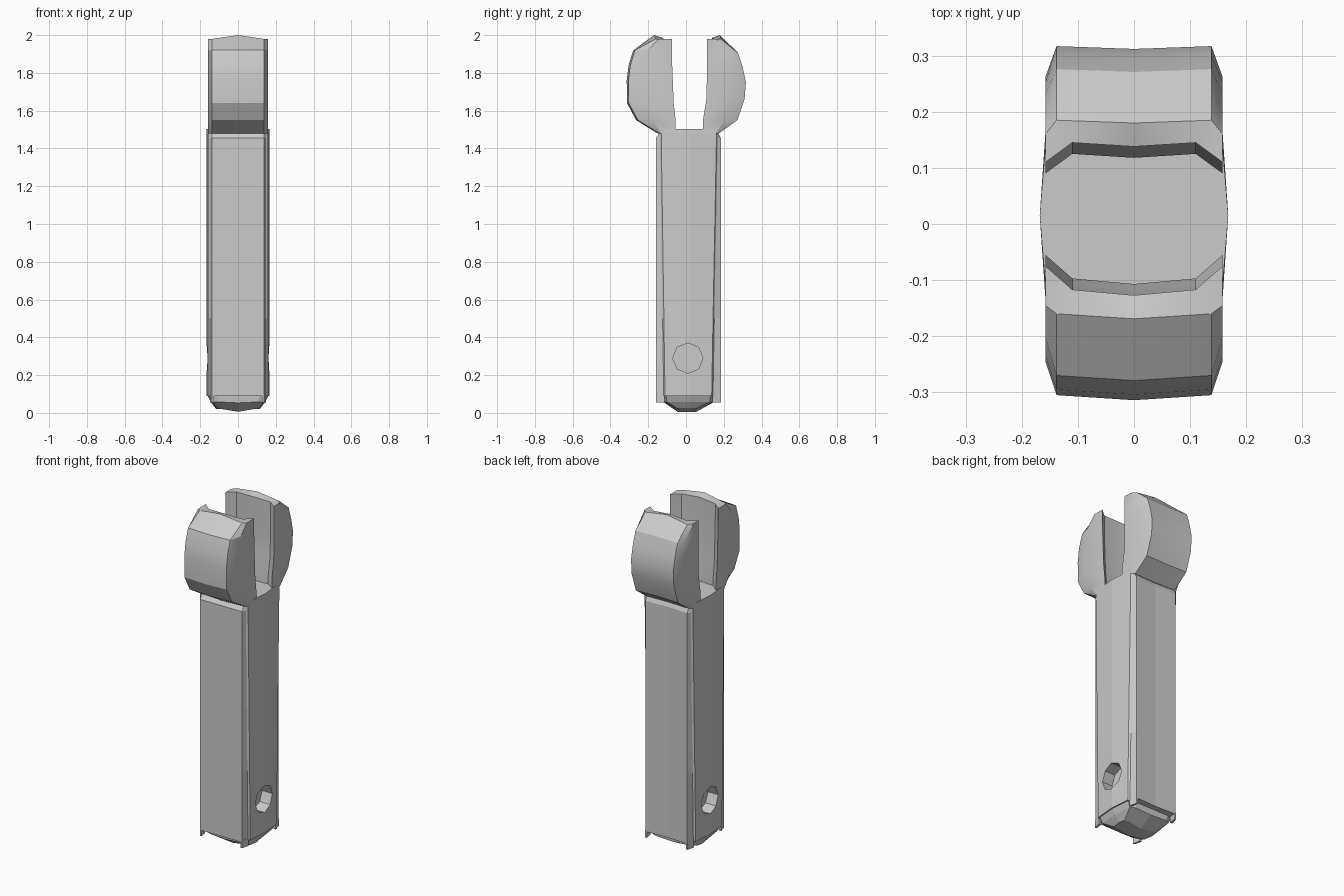
import bpy, bmesh, math

if "Cube" in bpy.data.objects:
    bpy.data.objects.remove(bpy.data.objects["Cube"])


def mirror_ring(half):
    """Complete a half outline (x >= 0, starting and ending on x = 0)."""
    return half + [(-x, y, z) for x, y, z in reversed(half[1:-1])]


def loft(name, halves, smooth=True):
    """Skin a stack of mirrored outlines and cap both ends."""
    bm = bmesh.new()
    rings = [[bm.verts.new(p) for p in mirror_ring(h)] for h in halves]
    n = len(rings[0])
    for a, b in zip(rings, rings[1:]):
        for i in range(n):
            j = (i + 1) % n
            bm.faces.new((a[i], a[j], b[j], b[i]))
    caps = [bm.faces.new(rings[0]), bm.faces.new(rings[-1])]
    bmesh.ops.triangulate(bm, faces=caps)
    bmesh.ops.recalc_face_normals(bm, faces=bm.faces)
    me = bpy.data.meshes.new(name)
    bm.to_mesh(me)
    bm.free()
    ob = bpy.data.objects.new(name, me)
    bpy.context.collection.objects.link(ob)
    if smooth:
        bpy.ops.object.select_all(action='DESELECT')
        ob.select_set(True)
        bpy.context.view_layer.objects.active = ob
        bpy.ops.object.shade_smooth_by_angle(angle=math.radians(25))
    return ob


# Handle: ridged sides between raised front and back plates
def handle_section(z, yf, yb, front=-.16, back=.184):
    return [(0, front, z), (.137, front, z), (.148, yf - .003, z), (.158, yf + .004, z),
            (.168, .015, z), (.158, yb - .004, z), (.148, yb + .003, z),
            (.137, back, z), (0, back - .006, z)]


handle = loft("handle", [
    handle_section(.09, -.115, .14),
    handle_section(.50, -.121, .147),
    handle_section(1.455, -.135, .165),
    handle_section(1.48, -.134, .164, -.142, .172),
    handle_section(1.503, -.11, .14, -.125, .155)], smooth=False)

# Recessed pin hole on both sides
for s in (-1, 1):
    bpy.ops.mesh.primitive_cylinder_add(vertices=8, radius=.08, depth=.2,
                                        location=(s * .195, .01, .29),
                                        rotation=(0, math.pi / 2, 0))
    cutter = bpy.context.object
    cutter.name = "pin_hole_cutter"
    cutter.hide_render = True
    cutter.hide_set(True)
    mod = handle.modifiers.new("pin_hole", 'BOOLEAN')
    mod.operation, mod.object, mod.solver = 'DIFFERENCE', cutter, 'EXACT'


# Faceted tip below the handle
def tip_section(z, w, yf, yb, mid=0):
    return [(0, yf, z - mid), (w * .72, yf, z), (w * .93, yf * .9, z), (w, .015, z),
            (w * .93, yb * .9, z), (w * .72, yb, z), (0, yb, z - mid)]


loft("handle_tip", [tip_section(.10, .166, -.118, .145),
                    tip_section(.058, .145, -.113, .14, .005),
                    tip_section(.02, .115, -.045, .055, .014)], smooth=False)

# Plate corners hanging below the plates
for side, y0, y1 in (("front", -.115, -.16), ("back", .14, .184)):
    for s in (-1, 1):
        bm = bmesh.new()
        rows = [[bm.verts.new((s * x, y, z)) for x, y in
                 ((.135, y0), (.149, y0), (.138, y1), (.128, y1))] for z in (.055, .1)]
        for i in range(4):
            j = (i + 1) % 4
            bm.faces.new((rows[0][i], rows[0][j], rows[1][j], rows[1][i]))
        bm.faces.new(rows[0])
        bm.faces.new(rows[1])
        bmesh.ops.recalc_face_normals(bm, faces=bm.faces)
        me = bpy.data.meshes.new(side + "_plate_corner")
        bm.to_mesh(me)
        bm.free()
        bpy.context.collection.objects.link(bpy.data.objects.new(me.name, me))


# Jaws: rows of (height, inner edge, side-face edge, outer surface)
def jaw(name, s, rows, mid, centre, bow):
    halves = []
    for z, yi, ys, yo in rows:
        crown = .02 if z == rows[-1][0] else 0
        halves.append([(0, s * (yi + centre), z + crown * .3), (.11, s * (yi + mid), z),
                       (.158, s * yi, z), (.158, s * ys, z), (.138, s * yo, z),
                       (0, s * (yo + bow), z + crown)])
    loft(name, halves)


jaw("front_jaw", -1, [(1.48, .055, .13, .142), (1.55, .055, .18, .255), (1.64, .065, .225, .303),
                      (1.76, .07, .245, .305), (1.84, .073, .235, .295), (1.92, .075, .2, .27),
                      (1.98, .075, .145, .16)], .042, .052, .009)
jaw("back_jaw", 1, [(1.48, .09, .16, .175), (1.55, .09, .2, .272), (1.66, .108, .24, .31),
                    (1.75, .11, .262, .317), (1.83, .11, .252, .3), (1.905, .11, .23, .276),
                    (1.98, .11, .16, .185)], .035, .028, -.005)
